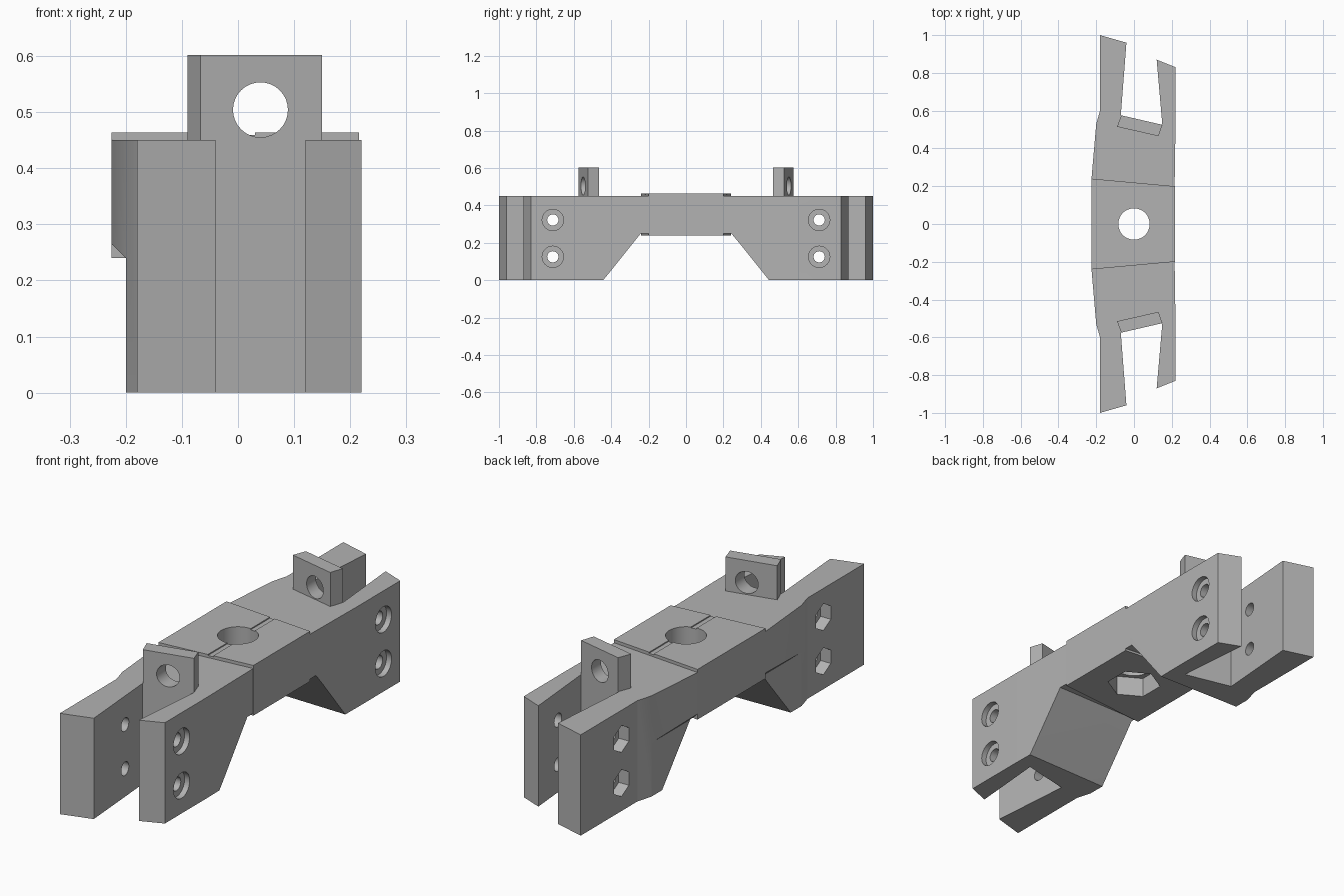
import bpy
import math
from mathutils import Matrix, Vector

if "Cube" in bpy.data.objects:
    bpy.data.objects.remove(bpy.data.objects["Cube"], do_unlink=True)

grey = bpy.data.materials.new("plain grey")
grey.use_nodes = True
grey.diffuse_color = (0.45, 0.45, 0.45, 1)
grey.node_tree.nodes["Principled BSDF"].inputs["Base Color"].default_value = (0.45, 0.45, 0.45, 1)


def add_mesh(name, lower, upper):
    """Solid between two matching rings of points."""
    n = len(lower)
    faces = [list(range(n))[::-1], list(range(n, 2 * n))]
    faces += [[i, (i + 1) % n, (i + 1) % n + n, i + n] for i in range(n)]
    mesh = bpy.data.meshes.new(name)
    mesh.from_pydata(lower + upper, [], faces)
    mesh.materials.append(grey)
    ob = bpy.data.objects.new(name, mesh)
    bpy.context.collection.objects.link(ob)
    bpy.context.view_layer.objects.active = ob
    bpy.ops.object.mode_set(mode="EDIT")
    bpy.ops.mesh.select_all(action="SELECT")
    bpy.ops.mesh.normals_make_consistent(inside=False)
    bpy.ops.object.mode_set(mode="OBJECT")
    return ob


def plate(name, outline, z0, z1):
    return add_mesh(name, [(x, y, z0) for x, y in outline], [(x, y, z1) for x, y in outline])


def rod(axis, centre, radius, a, b, sides=32):
    """Round or six-sided cutter along an axis, from a to b."""
    rings = []
    for t in (a, b):
        ring = []
        for i in range(sides):
            ang = 2 * math.pi * i / sides
            p = [centre[0] + radius * math.sin(ang), centre[1] + radius * math.cos(ang)]
            p.insert("xyz".index(axis), t)
            ring.append(tuple(p))
        rings.append(ring)
    return add_mesh("cutter", *rings)


def cut(ob, cutter):
    mod = ob.modifiers.new("cut", "BOOLEAN")
    mod.operation, mod.solver, mod.object = "DIFFERENCE", "EXACT", cutter
    bpy.context.view_layer.objects.active = ob
    bpy.ops.object.modifier_apply(modifier=mod.name)
    bpy.data.objects.remove(cutter, do_unlink=True)


def mirrored(half):
    return half + [(x, -y) for x, y in reversed(half)]


# Forked body, drawn as a half outline and mirrored to the front
half = [(0.215, 0.2), (0.22, 0.53), (0.22, 0.83), (0.12, 0.87), (0.15, 0.525),
        (-0.07, 0.575), (-0.04, 0.96), (-0.18, 1.0), (-0.18, 0.6),
        (-0.2, 0.53), (-0.225, 0.24)]
body = plate("forked_body", mirrored(half), 0, 0.45)

# Arched underside
arch = [(-0.456, -0.02), (-0.24, 0.25), (0.24, 0.25), (0.456, -0.02)]
cut(body, add_mesh("cutter", [(0.4, y, z) for y, z in arch],
                   [(-0.4, y * 1.04, z) for y, z in arch]))

# Narrower lower flank
flank = [(-0.2, -0.1), (-0.2, 0.24), (-0.23, 0.27), (-0.3, 0.27), (-0.3, -0.1)]
cut(body, add_mesh("cutter", [(x, -0.58, z) for x, z in flank],
                   [(x, 0.58, z) for x, z in flank]))

# Raised saddle across the middle with a shallow groove
saddle = plate("centre_saddle", mirrored([(0.216, 0.2), (-0.225, 0.24)]), 0.24, 0.464)
cut(saddle, plate("cutter", mirrored([(0.03, 0.4), (0.005, 0.4)]), 0.459, 0.6))

# Centre bolt hole with a six-sided nut pocket below
for part in (body, saddle):
    cut(part, rod("z", (0, 0), 0.083, 0, 0.7, 48))
    cut(part, rod("z", (0, 0), 0.115, 0, 0.33, 6))

# Cross bolts: through hole, round head recess and nut pocket
for y in (-0.712, 0.712):
    for z in (0.125, 0.322):
        cut(body, rod("x", (y, z), 0.03, -0.4, 0.4))
        cut(body, rod("x", (y, z), 0.057, 0.195, 0.4))
        cut(body, rod("x", (y, z), 0.06, -0.4, -0.13, 6))

# Upright lugs with round eyes
for name, s in (("front_lug", -1), ("back_lug", 1)):
    corners = [(-0.067, 0.575), (0.15, 0.525), (0.13, 0.465), (-0.09, 0.515)]
    lug = plate(name, [(x, s * y) for x, y in corners], 0.44, 0.602)
    cut(lug, rod("y", (0.04, 0.504), 0.049, -0.8, 0.8))

# Smooth the round holes, keep corners crisp
for ob in bpy.context.collection.objects:
    if ob.name in ("forked_body", "centre_saddle", "front_lug", "back_lug"):
        bpy.ops.object.select_all(action="DESELECT")
        ob.select_set(True)
        bpy.context.view_layer.objects.active = ob
        bpy.ops.object.shade_smooth_by_angle(angle=math.radians(12))
